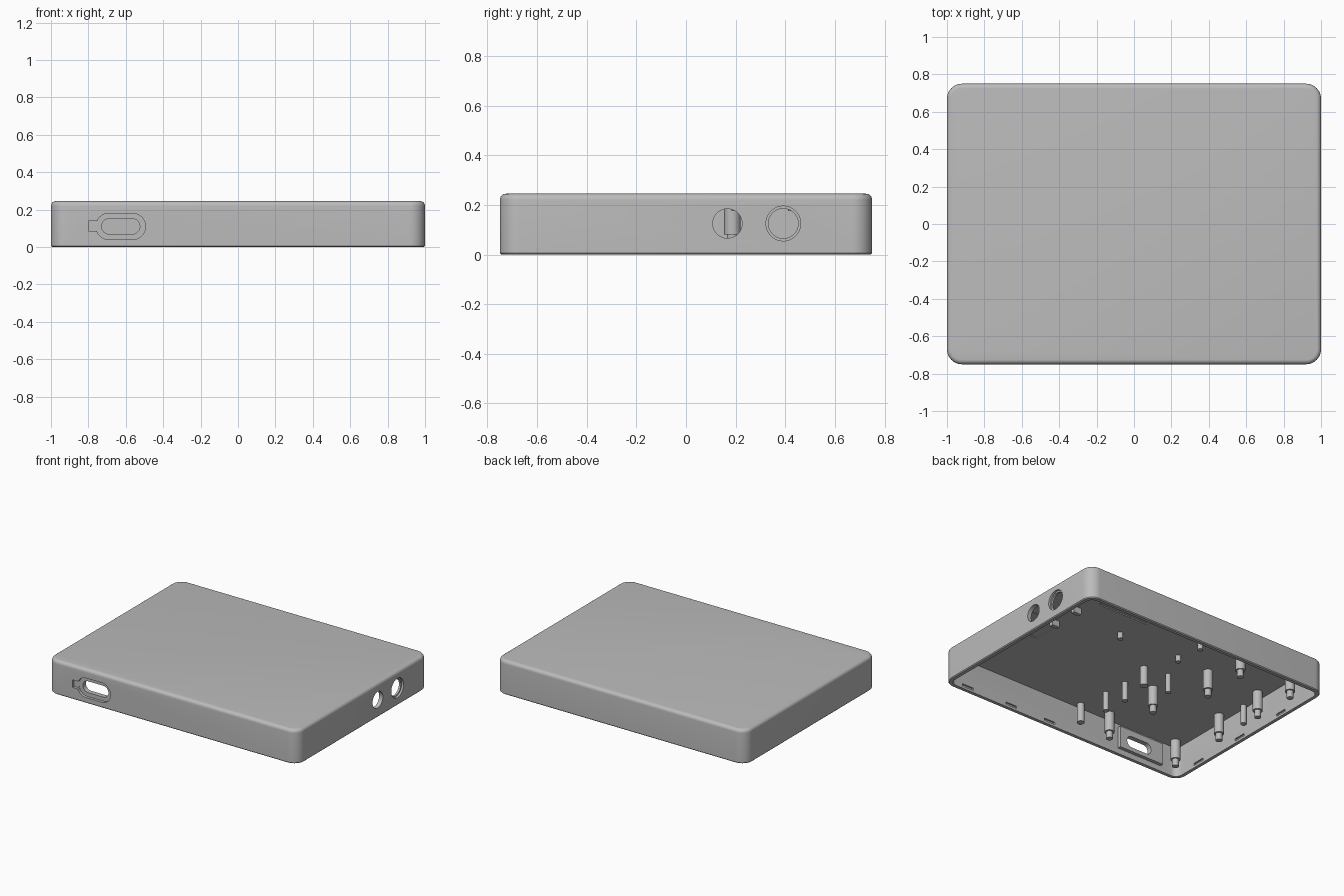
import bpy, bmesh, math
from mathutils import Matrix

cube = bpy.data.objects.get("Cube")
if cube:
    bpy.data.objects.remove(cube, do_unlink=True)

grey = bpy.data.materials.new("plastic_grey")
grey.use_nodes = True
colour = (0.5, 0.5, 0.5, 1)
grey.diffuse_color = colour
grey.node_tree.nodes["Principled BSDF"].inputs["Base Color"].default_value = colour

W, D, H, WALL, CEIL = 1.0, 0.75, 0.245, 0.03, 0.22


def make(name, bm):
    bmesh.ops.recalc_face_normals(bm, faces=bm.faces)
    mesh = bpy.data.meshes.new(name)
    bm.to_mesh(mesh)
    bm.free()
    ob = bpy.data.objects.new(name, mesh)
    mesh.materials.append(grey)
    bpy.context.collection.objects.link(ob)
    return ob


def rounded(hx, hy, r, seg=10):
    """Rounded rectangle outline, counter-clockwise."""
    pts = []
    for k, (sx, sy) in enumerate([(1, 1), (-1, 1), (-1, -1), (1, -1)]):
        for i in range(seg + 1):
            a = math.pi / 2 * (k + i / seg)
            pts.append((sx * (hx - r) + r * math.cos(a), sy * (hy - r) + r * math.sin(a)))
    return pts


def loft(name, rings):
    """Skin a stack of equal-length 3D rings and cap both ends."""
    bm = bmesh.new()
    loops = [[bm.verts.new(p) for p in ring] for ring in rings]
    for a, b in zip(loops, loops[1:]):
        for i in range(len(a)):
            j = (i + 1) % len(a)
            bm.faces.new((a[i], a[j], b[j], b[i]))
    bm.faces.new(loops[0])
    bm.faces.new(loops[-1])
    return make(name, bm)


def box(name, x0, x1, y0, y1, z0, z1):
    ring = [(x0, y0), (x1, y0), (x1, y1), (x0, y1)]
    return loft(name, [[(x, y, z) for x, y in ring] for z in (z0, z1)])


def lathe_z(name, x, y, steps, n=24):
    """Stepped round post from (radius, z) pairs."""
    circle = [(math.cos(2 * math.pi * i / n), math.sin(2 * math.pi * i / n)) for i in range(n)]
    return loft(name, [[(x + r * c, y + r * s, z) for c, s in circle] for r, z in steps])


def slot_y(name, x, z, hx, hz, y0, y1):
    """Pill-shaped cutter running along y."""
    ring = rounded(hx, hz, hz * 0.98 if hx > hz else hx)
    return loft(name, [[(x + a, y, z + b) for a, b in ring] for y in (y0, y1)])


def hole_x(name, y, z, r, x0, x1):
    bm = bmesh.new()
    m = Matrix.Translation(((x0 + x1) / 2, y, z)) @ Matrix.Rotation(math.pi / 2, 4, "Y")
    bmesh.ops.create_cone(bm, cap_ends=True, segments=48, radius1=r, radius2=r,
                          depth=x1 - x0, matrix=m)
    return make(name, bm)


def boolean(target, tool, operation):
    mod = target.modifiers.new(tool.name, "BOOLEAN")
    mod.operation, mod.solver, mod.object = operation, "EXACT", tool
    bpy.context.view_layer.objects.active = target
    bpy.ops.object.modifier_apply(modifier=mod.name)
    bpy.data.objects.remove(tool, do_unlink=True)


# Shell: outer wall, rolled top edge, then the inner cavity as one loft
fillet, corner = 0.025, 0.08
sections = [(WALL, CEIL), (WALL, 0.0), (0.006, 0.0), (0.0, 0.006)]
for i in range(7):
    a = math.pi / 2 * i / 6
    sections.append((fillet * (1 - math.cos(a)), H - fillet + fillet * math.sin(a)))
shell = loft("shell", [[(x, y, z) for x, y in rounded(W - t, D - t, corner - t)]
                       for t, z in sections])

# Raised pad behind the front port
boolean(shell, box("port_pad", -0.83, -0.467, -D + 0.02, -D + WALL + 0.025, 0.04, 0.195), "UNION")

# Front port: recess, through slot and small side notch
px, pz = -0.627, 0.11
cutters = [
    slot_y("port_recess", px, pz, 0.132, 0.07, -D - 0.05, -D + 0.02),
    slot_y("port_slot", px, pz, 0.102, 0.041, -D - 0.05, -D + 0.1),
    box("port_notch", -0.8, -0.74, -D - 0.05, -D + 0.0195, 0.085, 0.14),
    # Round sockets in the side wall
    hole_x("small_socket", 0.167, 0.125, 0.059, W - 0.1, W + 0.05),
    hole_x("large_socket", 0.392, 0.125, 0.06, W - 0.1, W + 0.05),
    hole_x("large_socket_rim", 0.392, 0.125, 0.07, W - 0.015, W + 0.05),
    # Shallow pockets in the ceiling
    box("ceiling_groove", 0.23, 0.635, 0.40, 0.44, 0.15, CEIL + 0.008),
    box("ceiling_pocket", 0.665, 0.9, -0.2, 0.04, 0.15, CEIL + 0.006),
]
# Snap-fit slots just above the rim
inner_x, inner_y, deep = W - WALL, D - WALL, 0.012
for s in (-1, 1):
    for x in (0.815, 0.445, 0.118):
        cutters.append(box("snap_slot", x - 0.045, x + 0.045, s * inner_y - deep,
                           s * inner_y + deep, 0.017, 0.034))
    for y in (-0.5, -0.08, 0.34):
        cutters.append(box("snap_slot", s * inner_x - deep, s * inner_x + deep,
                           y - 0.045, y + 0.045, 0.017, 0.034))
for c in cutters:
    c.hide_render = True
    boolean(shell, c, "DIFFERENCE")

# Stepped mounting posts, two groups of four
top = CEIL + 0.005
parts = [shell]
for xs, ys in (((-0.9, -0.336), (-0.65, -0.207)), ((-0.9, -0.475), (0.187, 0.517))):
    for x in xs:
        for y in ys:
            parts.append(lathe_z("mounting_post", x, y, [
                (0.033, top), (0.033, 0.08), (0.022, 0.08), (0.022, 0.03)]))

# Plain support pins and short pins
for x, y, r in ((-0.122, -0.044, 0.027), (-0.154, -0.275, 0.02), (-0.302, -0.012, 0.019),
                (-0.142, -0.456, 0.02), (-0.114, -0.678, 0.025), (-0.942, -0.008, 0.02)):
    parts.append(lathe_z("support_pin", x, y, [(r, top), (r, 0.083)]))
for x, y in ((0.287, 0.203), (-0.197, 0.216), (-0.206, 0.43)):
    parts.append(lathe_z("short_pin", x, y, [(0.019, top), (0.019, 0.175)]))

# Small ribs beside the sockets
for y in (0.05, 0.27):
    parts.append(box("socket_rib", 0.69, 0.75, y - 0.015, y + 0.015, 0.175, top))

# Smooth curved walls, keep edges crisp
bpy.ops.object.select_all(action="DESELECT")
for ob in parts:
    ob.select_set(True)
bpy.context.view_layer.objects.active = shell
bpy.ops.object.shade_smooth_by_angle(angle=math.radians(30))
